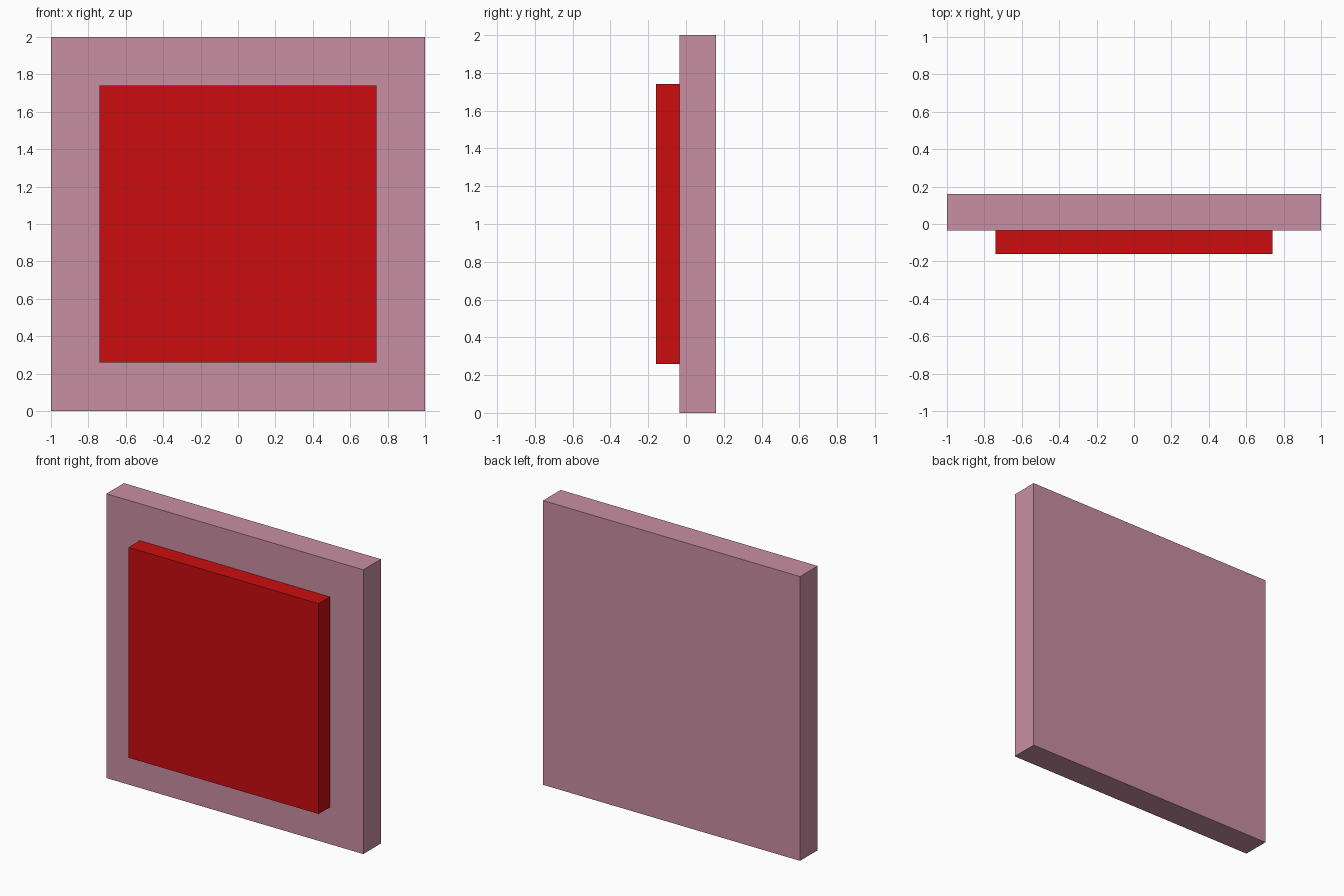
import bpy

if "Cube" in bpy.data.objects:
    bpy.data.objects.remove(bpy.data.objects["Cube"])


def box(name, lo, hi, color):
    """Axis-aligned box between two corners, with a flat colour."""
    center = [(a + b) / 2 for a, b in zip(lo, hi)]
    bpy.ops.mesh.primitive_cube_add(size=1, location=center)
    obj = bpy.context.object
    obj.name = name
    obj.scale = [b - a for a, b in zip(lo, hi)]
    bpy.ops.object.transform_apply(location=False, rotation=False, scale=True)
    mat = bpy.data.materials.new(name + "_color")
    mat.diffuse_color = (*color, 1)
    mat.use_nodes = True
    mat.node_tree.nodes["Principled BSDF"].inputs["Base Color"].default_value = mat.diffuse_color
    obj.data.materials.append(mat)
    return obj


FRONT, JOINT, BACK = -0.16, -0.035, 0.16

# Large pink backing slab
box("backing_panel", (-1, JOINT, 0), (1, BACK, 2), (0.584, 0.275, 0.362))

# Smaller red raised panel on the front
box("raised_panel", (-0.74, FRONT, 0.26), (0.74, JOINT, 1.74), (0.6, 0.004, 0.005))
